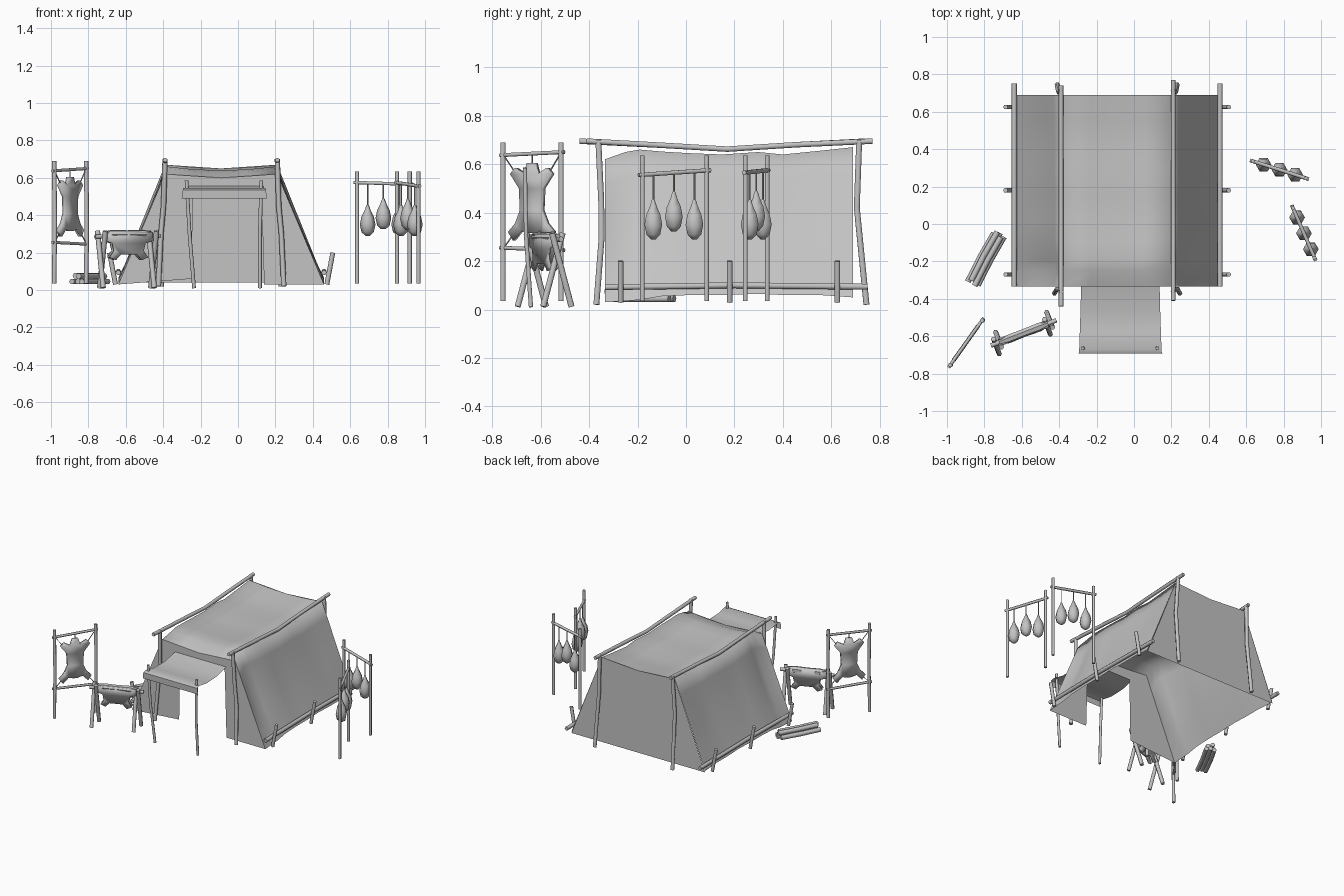
import bpy, bmesh, math
from mathutils import Vector

old = bpy.data.objects.get("Cube")
if old:
    bpy.data.objects.remove(old)

grey = bpy.data.materials.new("plain_grey")
grey.use_nodes = True
grey.diffuse_color = (0.55, 0.55, 0.55, 1)
grey.node_tree.nodes["Principled BSDF"].inputs["Base Color"].default_value = (0.55, 0.55, 0.55, 1)
up = Vector((0, 0, 1))


def finish(name, bm, angle=40):
    mesh = bpy.data.meshes.new(name)
    bm.to_mesh(mesh)
    bm.free()
    mesh.materials.append(grey)
    obj = bpy.data.objects.new(name, mesh)
    bpy.context.collection.objects.link(obj)
    bpy.ops.object.select_all(action='DESELECT')
    obj.select_set(True)
    bpy.context.view_layer.objects.active = obj
    bpy.ops.object.shade_smooth_by_angle(angle=math.radians(angle))
    return obj


def lathe_rings(bm, points, radii, sides):
    """Rings along a path, joined and capped."""
    pts = [Vector(p) for p in points]
    rings = []
    for i, p in enumerate(pts):
        d = (pts[min(i + 1, len(pts) - 1)] - pts[max(i - 1, 0)]).normalized()
        a = d.cross(Vector((0, 1, 0)) if abs(d.z) > 0.7 else up).normalized()
        b = d.cross(a)
        rings.append([bm.verts.new(p + radii[i] * (a * math.cos(t) + b * math.sin(t)))
                      for t in (2 * math.pi * k / sides for k in range(sides))])
    for r, s in zip(rings, rings[1:]):
        for k in range(sides):
            n = (k + 1) % sides
            bm.faces.new((r[k], r[n], s[n], s[k]))
    bm.faces.new(rings[0][::-1])
    bm.faces.new(rings[-1])


def pole(name, points, radius=0.012, sides=6):
    bm = bmesh.new()
    lathe_rings(bm, points, [radius] * len(points), sides)
    return finish(name, bm, 65)


def sheet(name, rows, angle):
    bm = bmesh.new()
    grid = [[bm.verts.new(p) for p in row] for row in rows]
    for r, s in zip(grid, grid[1:]):
        for k in range(len(r) - 1):
            bm.faces.new((r[k], r[k + 1], s[k + 1], s[k]))
    return finish(name, bm, angle)


def panel(name, points, thickness=0):
    bm = bmesh.new()
    face = bm.faces.new([bm.verts.new(p) for p in points])
    bm.normal_update()
    bmesh.ops.triangulate(bm, faces=[face])
    obj = finish(name, bm)
    if thickness:
        mod = obj.modifiers.new("thickness", 'SOLIDIFY')
        mod.thickness, mod.offset = thickness, 0
    return obj


def lerp(a, b, t):
    return Vector(a).lerp(Vector(b), t)


# ---- Tent canvas: slanted, softly folded walls and a sagging roof in one sheet
CX, TOP, BASE = -0.09, 0.30, 0.55
FRONT, BACK = -0.335, 0.69
# each section: y, eave half width, eave height, hem height, inward slack of the wall
sections = [(FRONT, TOP, 0.62, 0.03, 0), (-0.25, 0.285, 0.65, 0.035, 0.028),
            (-0.19, 0.288, 0.66, 0.04, 0.022), (-0.1, 0.295, 0.652, 0.055, 0.01),
            (0.02, TOP, 0.645, 0.06, 0.015), (0.15, TOP, 0.64, 0.06, 0.02),
            (0.3, TOP, 0.65, 0.065, 0.01), (0.4, TOP, 0.64, 0.06, 0.016),
            (0.55, TOP, 0.655, 0.06, 0.008), (BACK, TOP, 0.67, 0.05, 0)]
rows = []
for y, eave, h, low, slack in sections:
    wall = []
    for i in range(7):
        t = i / 6
        half = BASE + (eave - BASE) * t - slack * math.sin(math.pi * t)
        wall.append((half, low + (h - low) * t))
    roof = [(CX + eave * u, y, h - 0.02 * (1 - u * u)) for u in (-0.5, 0, 0.5)]
    rows.append([(CX - x, y, z) for x, z in wall] + roof + [(CX + x, y, z) for x, z in wall[::-1]])
sheet("tent_canvas", rows, 180)

# ---- End walls, the front one with a doorway
panel("front_wall", [(x, FRONT, z) for x, z in (
    (CX - BASE, 0.03), (-0.25, 0.06), (-0.24, 0.53), (0.125, 0.53), (0.14, 0.03),
    (CX + BASE, 0.03), (CX + TOP, 0.62), (CX, 0.60), (CX - TOP, 0.62))])
panel("back_wall", [(x, BACK, z) for x, z in (
    (CX - BASE, 0.04), (CX - TOP, 0.67), (CX, 0.65), (CX + TOP, 0.67), (CX + BASE, 0.04))])

# ---- Awning with a short hanging front edge
awning = [(-0.69, 0.49, 0.228), (-0.692, 0.535, 0.222), (-0.67, 0.545, 0.22), (-0.58, 0.527, 0.217),
          (-0.46, 0.528, 0.213), (FRONT, 0.555, 0.21)]
sheet("awning", [[(-0.073 + w * u, y, z) for u in (-1, -0.5, 0, 0.5, 1)] for y, z, w in awning], 60)
for side, top_x, foot_x in (("right", -0.275, -0.235), ("left", 0.125, 0.117)):
    pole(side + "_awning_pole", [(foot_x, -0.64, 0.01), ((top_x + foot_x) / 2 - 0.004, -0.66, 0.3),
                                 (top_x, -0.665, 0.585)], 0.01)

# ---- Tent poles, ridge poles, ground rails and pegs
for side, s in (("right", -1), ("left", 1)):
    rx = CX + s * TOP
    shift = 0.015 * s
    pole(side + "_ridge_pole", [(rx, -0.425 + shift, 0.695), (rx, -0.1, 0.678), (rx, 0.17, 0.662),
                                (rx, 0.45, 0.68), (rx, 0.755 + shift, 0.695)], 0.013)
    pole(side + "_front_post", [(rx + 0.035 * s, -0.37, 0.02), (rx + 0.022 * s, -0.348, 0.3),
                                (rx + 0.008 * s, -0.35, 0.45), (rx, -0.362, 0.7)], 0.014)
    pole(side + "_back_post", [(rx + 0.02 * s, 0.745, 0.02), (rx + 0.012 * s, 0.705, 0.42),
                               (rx, 0.715, 0.7)], 0.014)
    ex = CX + s * BASE
    pole(side + "_ground_rail", [(ex, -0.335, 0.092), (ex, 0.2, 0.1), (ex, 0.75, 0.094)], 0.014)
    for i, y in enumerate((-0.27, 0.18, 0.625)):
        pole(f"{side}_peg_{i}", [(ex + 0.015 * s, y, 0.03), (ex + 0.047 * s, y, 0.2)], 0.013)


# ---- Hide shapes: half an outline, mirrored, set in an upright plane
def hide(name, origin, direction, half, thickness):
    outline = half + [(-u, v) for u, v in half[::-1]]
    return panel(name, [origin + direction * u + up * v for u, v in outline], thickness)


# ---- Stretching frame with a hide tied at its corners
a, b = Vector((-0.983, -0.755, 0)), Vector((-0.812, -0.515, 0))
for side, p in (("outer", a), ("inner", b)):
    pole(f"hide_frame_{side}_post", [p + up * 0.035, p + up * 0.36 + Vector((0.004, 0, 0)), p + up * 0.69], 0.012)
for level, z0, z1 in (("top", 0.637, 0.65), ("bottom", 0.255, 0.245)):
    pole(f"hide_frame_{level}_bar", [lerp(a, b, -0.05) + up * z0, lerp(a, b, 1.05) + up * z1], 0.009)
mid, along = lerp(a, b, 0.5), (b - a).normalized()
hide("stretched_hide", mid + up * 0.44, along,
     [(0.02, 0.165), (0.035, 0.12), (0.08, 0.145), (0.105, 0.12), (0.06, 0.06), (0.055, -0.03),
      (0.08, -0.085), (0.115, -0.12), (0.09, -0.155), (0.05, -0.115), (0.015, -0.125)], 0.022)
for i, (u, z, t, zt) in enumerate(((-0.09, 0.57, 0, 0.64), (0.09, 0.57, 1, 0.65),
                                   (-0.1, 0.305, 0, 0.25), (0.1, 0.305, 1, 0.25),
                                   (0, 0.6, 0.5, 0.64))):
    pole(f"hide_tie_{i}", [mid + along * u + up * z, lerp(a, b, t) + up * zt], 0.003, 4)

# ---- Low drying rack on crossed legs with a draped hide
a, b = Vector((-0.765, -0.65, 0)), Vector((-0.415, -0.515, 0))
along = (b - a).normalized()
across = Vector((-along.y, along.x, 0))
pole("drying_bar", [a + up * 0.285, b + up * 0.29], 0.012)
for end, t in (("outer", 0.1), ("inner", 0.88)):
    p = lerp(a, b, t)
    for i, s in enumerate((-1, 1)):
        q = p + along * 0.012 * s
        pole(f"drying_{end}_leg_{i}", [q + across * 0.058 * s + up * 0.012,
                                       q - across * 0.028 * s + up * 0.315], 0.014)
mid = lerp(a, b, 0.5)
for side, s in (("front", -1), ("back", 1)):
    hide(f"draped_hide_{side}", mid + across * 0.016 * s + up * 0.3, along,
         [(0.135, 0.01), (0.14, -0.035), (0.095, -0.05), (0.085, -0.09), (0.11, -0.125),
          (0.075, -0.14), (0.045, -0.11)], 0.01)
bm = bmesh.new()
lathe_rings(bm, [mid + along * u + up * 0.298 for u in (-0.14, -0.09, 0, 0.09, 0.14)],
            [0.014, 0.024, 0.022, 0.025, 0.014], 7)
finish("draped_hide_fold", bm, 50)

# ---- Bundle of firewood
a, b = Vector((-0.86, -0.315, 0)), Vector((-0.72, -0.055, 0))
along = (b - a).normalized()
across = Vector((-along.y, along.x, 0))
for i, (u, z, push) in enumerate(((-0.028, 0.045, 0), (0, 0.045, 0.008), (0.028, 0.045, -0.008),
                                  (-0.014, 0.074, -0.01), (0.015, 0.076, 0.006))):
    off = across * u + along * push + up * z
    pole(f"firewood_{i}", [a + off, lerp(a, b, 0.5) + off + across * 0.004, b + off], 0.016)

# ---- Two racks of hanging gourds
PEAR = ((0, 0.012), (0.02, 0.033), (0.06, 0.042), (0.1, 0.034), (0.135, 0.017), (0.165, 0.006))


def gourd_rack(name, a, b, z0, z1, places):
    a, b = Vector(a), Vector(b)
    for side, p in (("first", a), ("second", b)):
        pole(f"{name}_{side}_post", [p + up * 0.035, p + up * 0.635], 0.011)
    pole(f"{name}_bar", [lerp(a, b, -0.06) + up * z0, lerp(a, b, 1.06) + up * z1], 0.01)
    for i, (t, low) in enumerate(places):
        p = lerp(a, b, t)
        bm = bmesh.new()
        lathe_rings(bm, [p + up * (low + h) for h, r in PEAR], [r for h, r in PEAR], 6)
        finish(f"{name}_gourd_{i}", bm, 70)
        pole(f"{name}_string_{i}", [p + up * (low + 0.155), p + up * (z0 + (z1 - z0) * t)], 0.004, 4)


gourd_rack("back_rack", (0.637, 0.335, 0), (0.918, 0.245, 0), 0.575, 0.565,
           ((0.2, 0.29), (0.5, 0.325), (0.8, 0.29)))
gourd_rack("side_rack", (0.85, 0.085, 0), (0.965, -0.18, 0), 0.575, 0.555,
           ((0.19, 0.29), (0.51, 0.322), (0.83, 0.29)))
